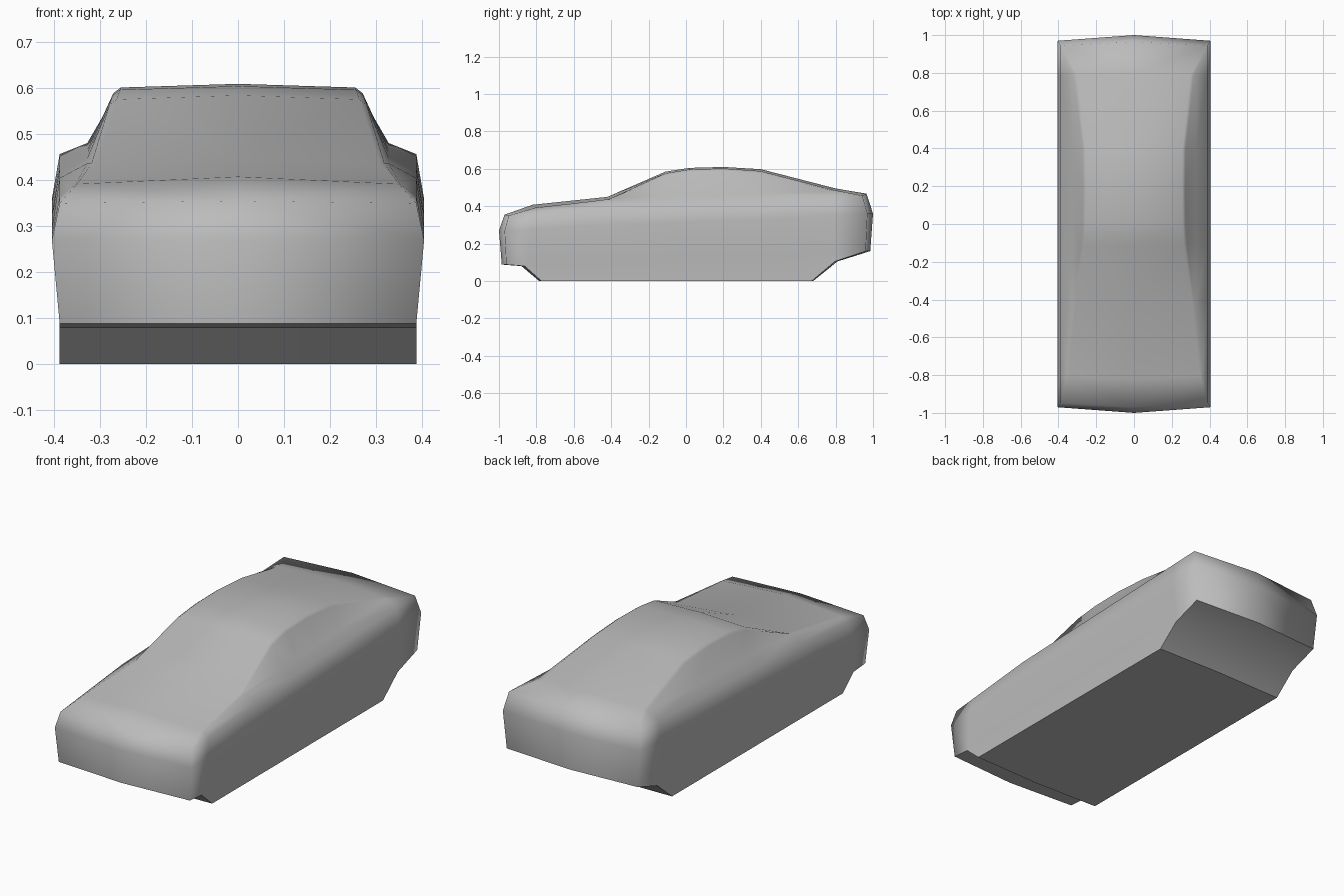
import bpy
import bmesh

cube = bpy.data.objects.get("Cube")
if cube:
    bpy.data.objects.remove(cube, do_unlink=True)

paint = bpy.data.materials.new("grey_paint")
paint.use_nodes = True
GREY = (0.5, 0.5, 0.5, 1)
paint.diffuse_color = GREY
paint.node_tree.nodes["Principled BSDF"].inputs["Base Color"].default_value = GREY

# Stations from nose to tail, as (y, z) on the centre line and (x, z) on the roof edge
top = [(-0.97, 0.355), (-0.82, 0.408), (-0.42, 0.45), (-0.11, 0.585), (0.02, 0.605),
       (0.2, 0.61), (0.4, 0.598), (0.8, 0.495), (0.965, 0.467)]
edge = [(0.388, 0.35), (0.35, 0.392), (0.31, 0.435), (0.264, 0.576), (0.257, 0.597),
        (0.255, 0.602), (0.257, 0.588), (0.3, 0.487), (0.388, 0.457)]
low = [(-0.985, 0.088), (-0.88, 0.08), (-0.785, 0), (-0.11, 0), (0.02, 0),
       (0.2, 0), (0.68, 0), (0.81, 0.105), (0.985, 0.16)]
LAST = len(top) - 1


def mix(a, b, t):
    return a + (b - a) * t


def bow(y):
    """Sides sit further in than the centre line at both ends."""
    return y - 0.025 * max(-1, min(1, y)) ** 3


def section(i):
    """Half section from the centre of the roof down to the centre of the floor."""
    (yt, zt), (xe, ze), (yb, zb) = top[i], edge[i], low[i]
    ys, yl = bow(yt), bow(yb)
    f = (yt + 0.97) / 1.935
    end = i in (0, LAST)
    belt_z = mix(0.35, 0.405, (yt + 0.97) / 0.55) if yt < -0.42 else mix(0.405, 0.457, (yt + 0.42) / 1.385)
    waist_y = mix(ys, yl, 0.4)
    if end:
        waist_y = -0.97 if i == 0 else 0.97
    roof = 2 < i < LAST - 1
    if end:
        gutter = base = (xe, ys, ze)
    else:
        bx = 0.36 if i == 1 else 0.328
        bz = 0.386 if i == 1 else mix(0.437, 0.481, (yt + 0.42) / 1.22)
        base = (bx, ys, bz)
        gutter = (xe + 0.016, ys, ze - 0.012) if roof else (mix(xe, bx, 0.5), ys, mix(ze, bz, 0.5))
    sill_z = zb if end else max(zb, mix(0.088, 0.16, f))
    return [(0, yt, zt), (xe, ys, ze), gutter, base,
            (0.388, ys, belt_z if not end else ze),
            (0.405, waist_y, mix(0.27, 0.36, f)),
            (0.388, mix(ys, yl, 0.8) if not end else yl, sill_z),
            (0.388, yl, zb), (0, yb, zb)]


# Body shell: loft one half, close its ends, then mirror
bm = bmesh.new()
rows = [[bm.verts.new(p) for p in section(i)] for i in range(LAST + 1)]
for a, b in zip(rows, rows[1:]):
    for j in range(len(a) - 1):
        bm.faces.new((a[j], a[j + 1], b[j + 1], b[j]))
for r, y, z in ((rows[0], -1, 0.27), (rows[-1], 1, 0.36)):
    mid = bm.verts.new((0, y, z))
    bm.faces.new((r[0], mid, r[5], r[4]))
    bm.faces.new((mid, r[8], r[7], r[5]))
half = bm.verts[:] + bm.edges[:] + bm.faces[:]
bmesh.ops.mirror(bm, geom=half, axis="X", merge_dist=0.0001)
bmesh.ops.remove_doubles(bm, verts=bm.verts, dist=0.0005)
bmesh.ops.recalc_face_normals(bm, faces=bm.faces)

# Smooth body with crisp edges around the underside
bm.normal_update()
for f in bm.faces:
    f.smooth = True
floor = {f for f in bm.faces if f.normal.z < -0.4}
for e in bm.edges:
    sides = [f in floor for f in e.link_faces]
    bend = len(sides) == 2 and e.calc_face_angle(0) > 0.4
    if any(sides) and bend:
        e.smooth = False

mesh = bpy.data.meshes.new("car_body")
bm.to_mesh(mesh)
bm.free()
mesh.materials.append(paint)
body = bpy.data.objects.new("car_body", mesh)
bpy.context.collection.objects.link(body)
